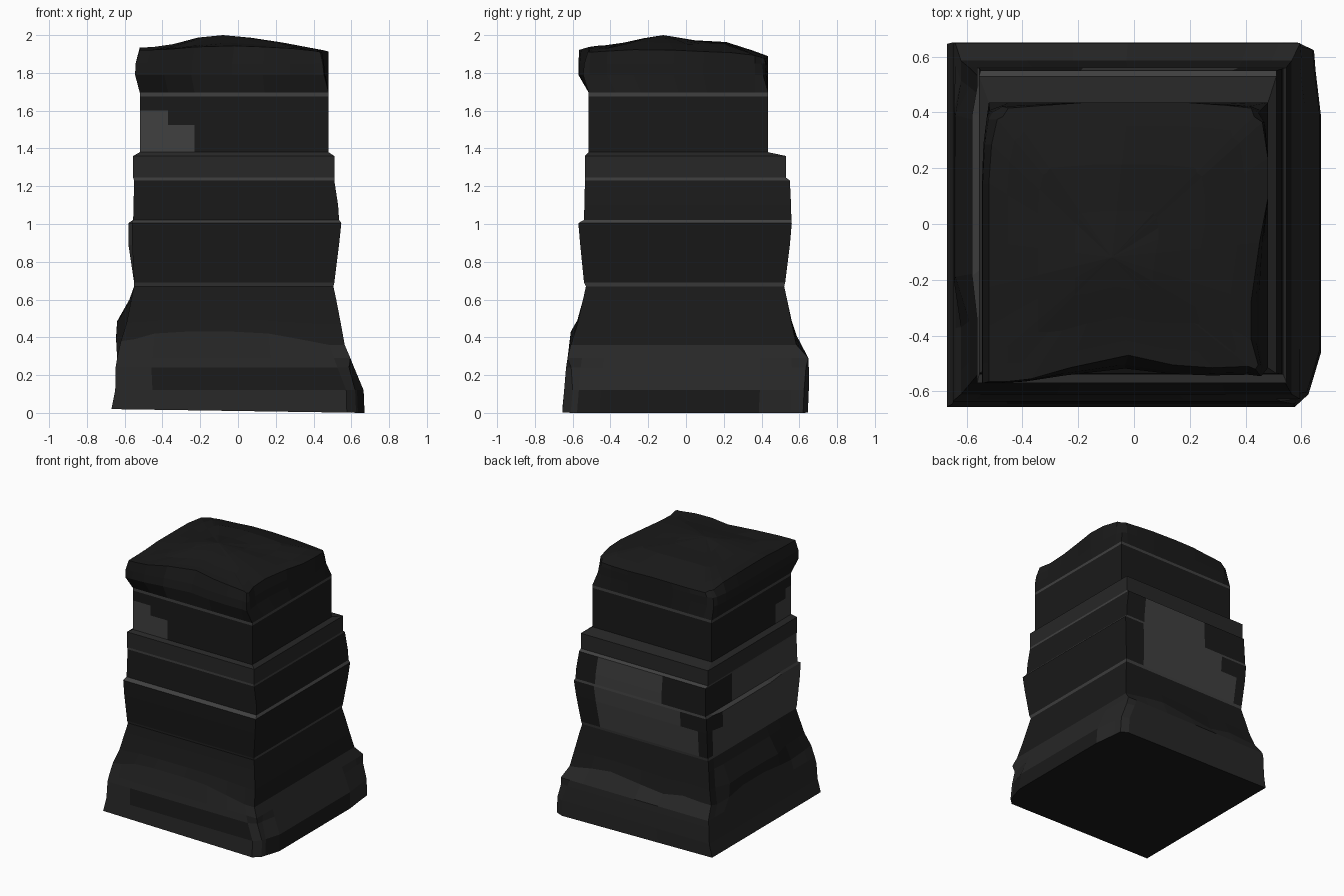
import bpy, bmesh

if "Cube" in bpy.data.objects:
    bpy.data.objects.remove(bpy.data.objects["Cube"])

def mat(name, v):
    m = bpy.data.materials.new(name)
    m.diffuse_color = (v, v, v, 1)
    m.use_nodes = True
    m.node_tree.nodes["Principled BSDF"].inputs["Base Color"].default_value = m.diffuse_color
    return m

MATS = [mat("dark_stone", 0.01), mat("worn_stone", 0.02), mat("pale_stone", 0.05)]

# column positions along each side, running front, right, back, left
U = [0, .06, .15, .29, .5, .66, .8, .93]
N = len(U)
BASE_CHIP = [[0] * N, [.045, .035, 0, 0, 0, 0, 0, .02], [.025] + [0] * 7, [0] * N]
TOP_CHIP = [[0, 0, .01, .05, .095, .06, .05, .055],
            [.045, .035, .06, .06, .03, 0, 0, .02],
            [.05, .02, .01, 0, 0, 0, .01, .02],
            [.05, .03, .01, 0, 0, 0, 0, 0]]
WAVE = [[.02, .03, .06, .07, .07, .06, .03, 0], [0] * N,
        [0, .01, .03, .05, .02, .0, .03, .02], [.02, .0, .02, .05, .05, .03, .0, .01]]

# pale patches: side, first column, last column, z low, z high
PATCHES = [(0, 0, 2, 1.38, 1.525), (0, 0, 1, 1.525, 1.6),
           (3, 6, 7, 1.38, 1.525), (3, 7, 7, 1.525, 1.6),
           (2, 2, 6, .69, .9), (2, 2, 5, .9, 1.02), (2, 2, 4, 1.02, 1.23),
           (3, 1, 7, .69, .9), (3, 2, 7, .9, 1.02), (3, 3, 7, 1.02, 1.23)]
DARK = [(0, 2, 6, .12, .24), (1, 1, 5, 0, .12)]

def ring(z, l, r, f, b, chip=None, wear=0, bulge=0, wave=0):
    """One irregular rectangular course outline."""
    c = [(l, f), (r, f), (r, b), (l, b)]
    inn = [(0, 1), (-1, 0), (0, -1), (1, 0)]
    pts = []
    for s in range(4):
        (x0, y0), (x1, y1) = c[s], c[(s + 1) % 4]
        for i, u in enumerate(U):
            d = chip[s][i] * wear if chip else 0
            nx, ny = inn[s]
            if i == 0:
                nx, ny = nx + inn[s - 1][0], ny + inn[s - 1][1]
            x, y = x0 + (x1 - x0) * u + nx * d, y0 + (y1 - y0) * u + ny * d
            if s == 3 and 1 < i < 6:
                x -= bulge
            pts.append((x, y, z + wave * WAVE[s][i]))
    return pts

def inside(s, i, z, boxes):
    return any(s == q and a <= i <= b and lo < z < hi for q, a, b, lo, hi in boxes)

def tier(name, rings, mats, floor=False, lid=False):
    """Loft the rings; mats gives the stone used above each ring."""
    bm = bmesh.new()
    vs = [[bm.verts.new(p) for p in r] for r in rings]
    n = 4 * N
    for k in range(len(rings) - 1):
        for j in range(n):
            f = bm.faces.new((vs[k][j], vs[k][(j + 1) % n], vs[k + 1][(j + 1) % n], vs[k + 1][j]))
            s, i = divmod(j, N)
            z = (rings[k][j][2] + rings[k + 1][j][2]) / 2
            f.material_index = mats[k]
            if inside(s, i, z, PATCHES):
                f.material_index = 2
            elif inside(s, i, z, DARK):
                f.material_index = 0
    if floor:
        bm.faces.new(vs[0][::-1])
    if lid:
        c = bm.verts.new((-.08, -.12, 2.0))
        for j in range(n):
            bm.faces.new((vs[-1][j], vs[-1][(j + 1) % n], c)).material_index = 0
    me = bpy.data.meshes.new(name)
    bm.to_mesh(me)
    bm.free()
    for m in MATS:
        me.materials.append(m)
    ob = bpy.data.objects.new(name, me)
    bpy.context.collection.objects.link(ob)

# flared foot with a ragged upper edge
foot_bottom = [(x, y, .01 - .015 * x) for x, y, z in
               ring(0, -.67, .67, -.655, .645, BASE_CHIP, 1)]
tier("foot", [foot_bottom,
              ring(.12, -.65, .665, -.645, .65, BASE_CHIP, 1),
              ring(.24, -.648, .615, -.635, .65, BASE_CHIP, .6),
              ring(.29, -.64, .595, -.627, .648),
              ring(.36, -.62, .565, -.61, .585, bulge=.025, wave=1),
              ring(.47, -.59, .545, -.575, .56, bulge=.05, wave=.3),
              ring(.6, -.565, .52, -.545, .535, bulge=.01),
              ring(.67, -.55, .505, -.53, .52)], [1, 1, 1, 1, 0, 0, 0], floor=True)

# lower shaft courses with pale joint at the bottom
tier("lower_shaft", [ring(.67, -.55, .505, -.53, .52),
                     ring(.69, -.55, .51, -.54, .525),
                     ring(.89, -.56, .535, -.56, .55, bulge=.02),
                     ring(1.005, -.562, .547, -.57, .56, bulge=.018),
                     ring(1.022, -.555, .535, -.54, .558)], [2, 0, 0, 2])
tier("middle_shaft", [ring(1.022, -.555, .535, -.54, .558),
                      ring(1.1, -.553, .53, -.538, .556),
                      ring(1.23, -.55, .51, -.535, .55)], [0, 0])

# projecting collar band
tier("collar", [ring(1.23, -.55, .51, -.535, .55),
                ring(1.245, -.555, .51, -.535, .53),
                ring(1.36, -.555, .51, -.535, .53),
                ring(1.38, -.52, .48, -.515, .435)], [2, 1, 1])

# upper shaft and joint
tier("upper_shaft", [ring(z, -.52, .48, -.515, .435) for z in (1.38, 1.525, 1.6, 1.675, 1.695)],
     [0, 0, 0, 2])

# broken cap: height falls away from a high spot along both axes
def interp(t, table):
    for (a, p), (b, q) in zip(table, table[1:]):
        if t <= b:
            return p + (q - p) * max(0, (t - a) / (b - a))
    return table[-1][1]

HX = [(-.51, .06), (-.4, .06), (-.2, .01), (-.08, 0), (.15, .02), (.48, .08)]
HY = [(-.56, .06), (-.38, .05), (-.15, 0), (0, .03), (.15, .02), (.27, .05), (.435, .11)]

def on_top(x, y):
    a, b = interp(x, HX), interp(y, HY)
    return (x, y, 2 - max(a, b) - .3 * min(a, b))

edge = ring(1.9, -.52, .48, -.565, .435, TOP_CHIP, 1)
tops = [[on_top(-.08 + (x + .08) * k, -.12 + (y + .12) * k) for x, y, z in edge]
        for k in (1, .85, .6, .3)]
tier("broken_cap", [ring(1.695, -.52, .48, -.515, .435),
                    ring(1.79, -.545, .48, -.57, .435, TOP_CHIP, .55),
                    ring(1.85, -.542, .48, -.57, .435, TOP_CHIP, .7)] + tops,
     [0, 0, 0, 0, 0, 0], lid=True)
